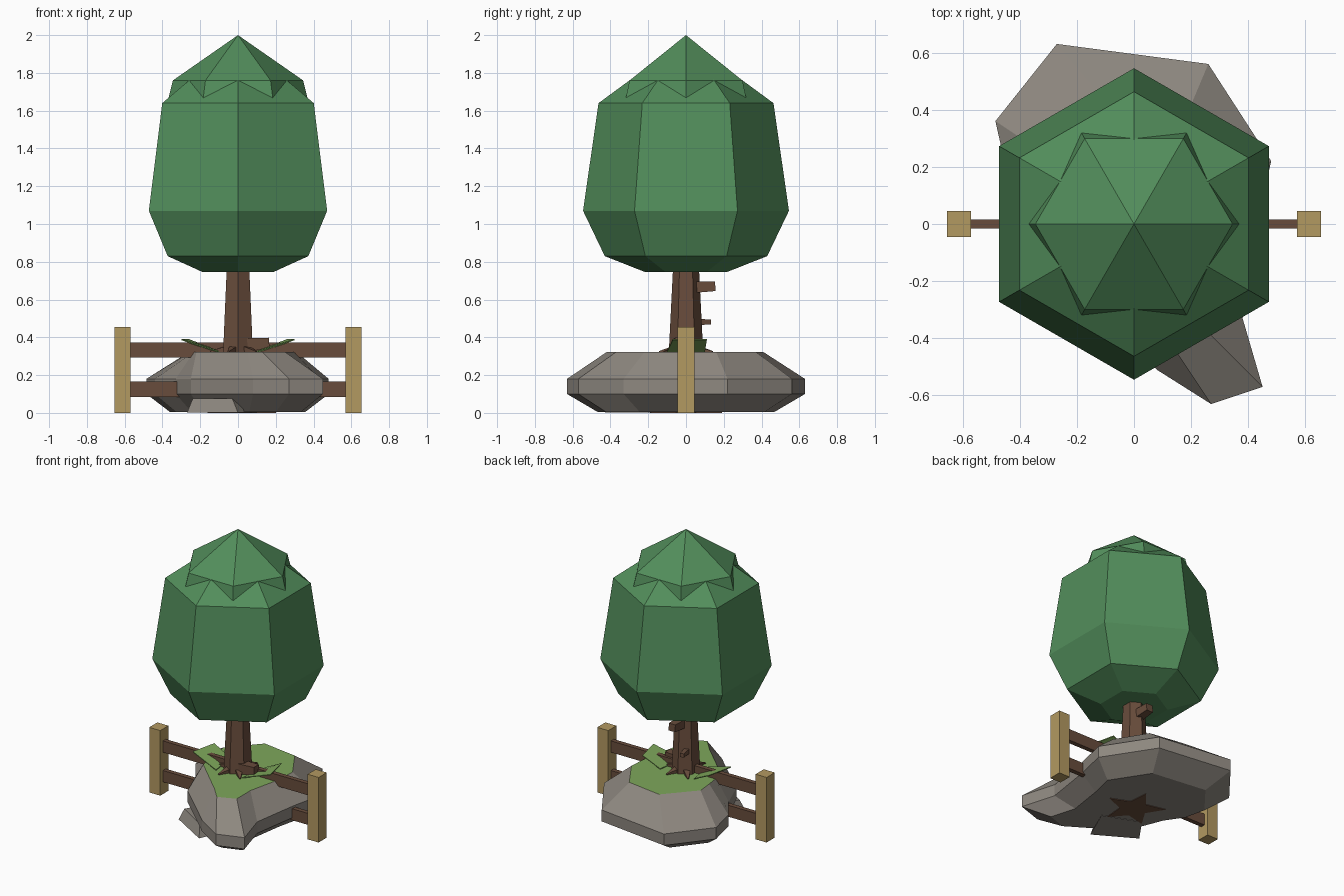
import bpy, bmesh
from math import sin, cos, radians
from mathutils import Vector

cube = bpy.data.objects.get("Cube")
if cube:
    bpy.data.objects.remove(cube, do_unlink=True)


def material(name, rgb):
    m = bpy.data.materials.new(name)
    m.use_nodes = True
    m.diffuse_color = (*rgb, 1)
    m.node_tree.nodes["Principled BSDF"].inputs["Base Color"].default_value = (*rgb, 1)
    return m


LEAF = material("leaf green", (.085, .27, .105))
GRASS = material("grass green", (.21, .39, .105))
BARK = material("bark brown", (.14, .073, .045))
WOOD = material("pale wood", (.45, .32, .12))
STONE = material("stone grey", (.27, .245, .215))


def loft(name, rings, *mats):
    """Skin a stack of equal-length rings and close both ends."""
    bm = bmesh.new()
    loops = [[bm.verts.new(p) for p in ring] for ring in rings]
    n = len(loops[0])
    for a, b in zip(loops, loops[1:]):
        for i in range(n):
            j = (i + 1) % n
            bm.faces.new((a[i], a[j], b[j], b[i]))
    bm.faces.new(loops[0][::-1])
    bm.faces.new(loops[-1])
    bmesh.ops.remove_doubles(bm, verts=bm.verts, dist=.0005)
    bmesh.ops.recalc_face_normals(bm, faces=bm.faces)
    mesh = bpy.data.meshes.new(name)
    bm.to_mesh(mesh)
    bm.free()
    for m in mats:
        mesh.materials.append(m)
    ob = bpy.data.objects.new(name, mesh)
    bpy.context.collection.objects.link(ob)
    return ob


def hexagon(r, z, turn):
    return [(r * cos(radians(60 * i + turn)), r * sin(radians(60 * i + turn)), z)
            for i in range(6)]


def flat(points, z, scale=1):
    return [(x * scale, y * scale, z) for x, y in points]


def box(name, x0, x1, y0, y1, z0, z1, mat):
    base = [(x0, y0), (x1, y0), (x1, y1), (x0, y1)]
    return loft(name, [flat(base, z0), flat(base, z1)], mat)


def stick(name, start, end, r0, r1, mat):
    """Four-sided tapered stub between two points."""
    a, b = Vector(start), Vector(end)
    side = (b - a).cross(Vector((0, 0, 1))).normalized()
    up = side.cross(b - a).normalized()
    rings = [[c + side * r * u + up * r * v
              for u, v in ((-1, -1), (1, -1), (1, 1), (-1, 1))]
             for c, r in ((a, r0), (b, r1))]
    return loft(name, rings, mat)


# Foliage: large lower crown and a turned cap whose skirt sinks into it
loft("crown", [hexagon(r, z, 30) for r, z in
               ((.215, .745), (.43, .83), (.545, 1.07), (.463, 1.64), (.15, 1.87))], LEAF)
loft("crown_cap", [hexagon(r, z, 0) for r, z in
                   ((.37, 1.66), (.345, 1.76), (.0001, 2))], LEAF)

# Trunk with branch stubs and roots
loft("trunk", [hexagon(r, z, 30) for r, z in ((.1, .2), (.09, .34), (.067, .8))], BARK)
stick("upper_branch", (0, .04, .665), (0, .155, .67), .03, .025, BARK)
stick("lower_branch", (-.04, .04, .48), (-.06, .13, .482), .017, .013, BARK)
stick("side_branch", (.05, -.03, .36), (.165, -.03, .37), .035, .028, BARK)
for i in range(6):
    a = radians(60 * i + 10)
    stick(f"root_{i + 1}", (.07 * cos(a), .07 * sin(a), .33),
          (.15 * cos(a), .15 * sin(a), .322), .022, .005, BARK)

# Boulder: outline at its widest, and the smaller grassy top
widest = [(.48, .22), (.26, .56), (-.27, .63), (-.485, .36), (-.44, .16), (-.33, 0),
          (-.25, -.2), (.08, -.51), (.27, -.63), (.45, -.57), (.38, -.33), (.43, 0)]
top = [(.31, .16), (.18, .37), (-.08, .41), (-.26, .21), (-.25, .1), (-.235, 0),
       (-.22, -.07), (.05, -.33), (.13, -.42), (.25, -.37), (.25, -.22), (.3, 0)]
rock = loft("boulder", [flat(widest, .004, .74), flat(widest, .1),
                        flat(widest, .18), flat(top, .322)], STONE, GRASS)
for face in rock.data.polygons:
    if face.normal.z > .95:
        face.material_index = 1

# Low spur beside the front of the boulder
loft("boulder_spur", [flat([(-.27, -.27), (0, -.43), (.1, -.2), (-.15, -.1)], .001),
                      flat([(-.24, -.25), (-.03, -.38), (.1, -.2), (-.15, -.1)], .075)], STONE)

# Root star under the boulder
star = [(r * cos(radians(36 * i)), r * sin(radians(36 * i)))
        for i, r in enumerate((.2, .09) * 5)]
loft("root_base", [flat(star, 0), flat(star, .008)], BARK)

# Mirrored fence ends and grass flaps, joined by two rails
for side, s in (("left", 1), ("right", -1)):
    box(side + "_post", s * .57, s * .655, -.045, .045, 0, .455, WOOD)
    flap = [(.1, -.1, .322), (.3, -.07, .385), (.26, .11, .385), (.13, .1, .322)]
    loft(side + "_grass_flap", [[(s * x, y, z + h) for x, y, z in flap]
                                for h in (0, .006)], GRASS)
for name, z in (("lower_rail", .085), ("upper_rail", .292)):
    box(name, -.575, .575, -.016, .016, z, z + .08, BARK)
